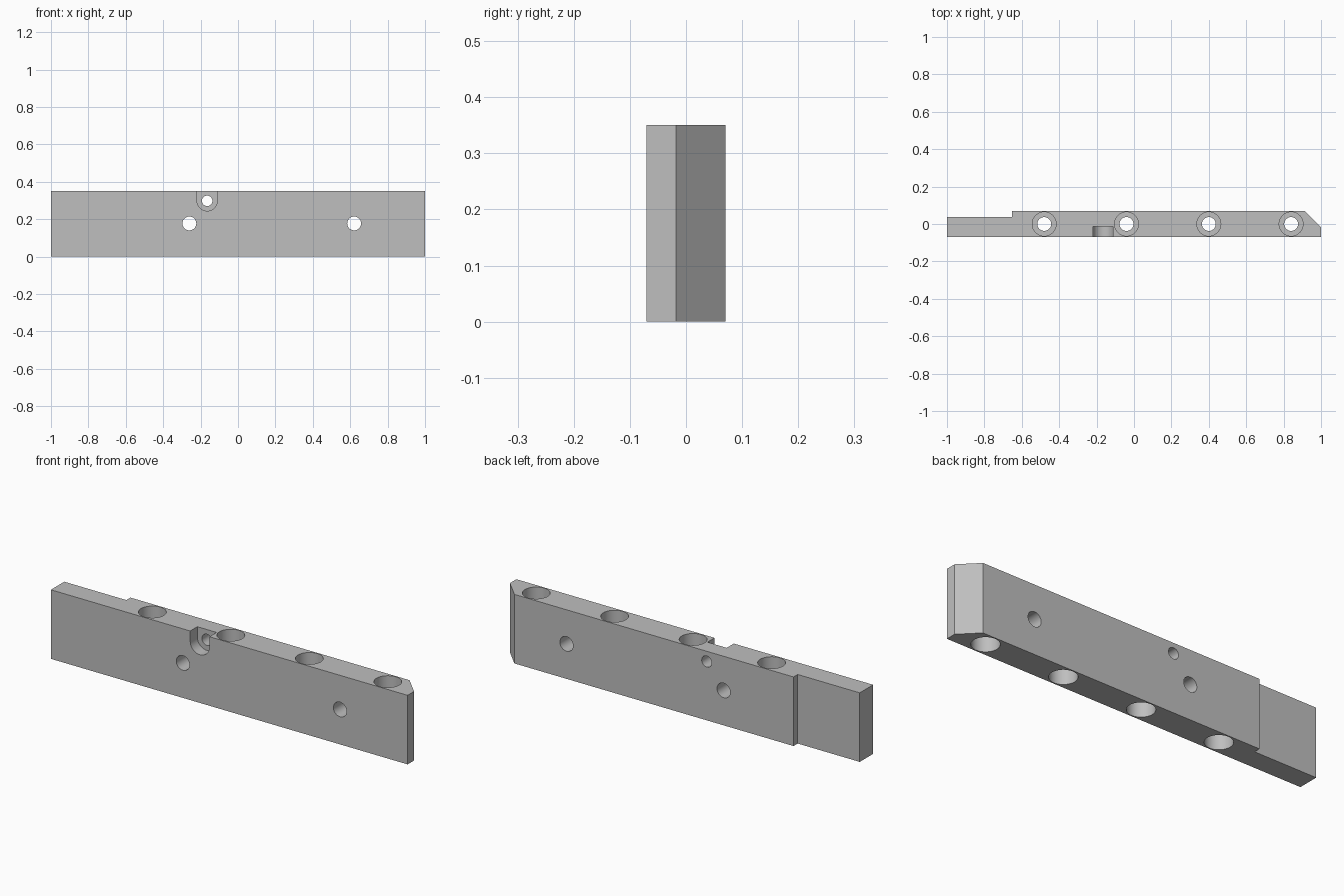
import bpy, bmesh, math
from mathutils import Matrix, Vector

if "Cube" in bpy.data.objects:
    bpy.data.objects.remove(bpy.data.objects["Cube"], do_unlink=True)

HEIGHT = 0.35
FRONT, BACK = -0.07, 0.07

# Plain grey metal
grey = bpy.data.materials.new("grey metal")
grey.use_nodes = True
colour = (0.52, 0.52, 0.52, 1)
grey.diffuse_color = colour
grey.node_tree.nodes["Principled BSDF"].inputs["Base Color"].default_value = colour


def add_object(name, bm):
    bmesh.ops.recalc_face_normals(bm, faces=bm.faces)
    mesh = bpy.data.meshes.new(name)
    bm.to_mesh(mesh)
    bm.free()
    obj = bpy.data.objects.new(name, mesh)
    bpy.context.collection.objects.link(obj)
    return obj


def extrude_profile(name, points, depth):
    """Closed prism from a flat outline."""
    bm = bmesh.new()
    face = bm.faces.new([bm.verts.new(p) for p in points])
    result = bmesh.ops.extrude_face_region(bm, geom=[face])
    verts = [v for v in result["geom"] if isinstance(v, bmesh.types.BMVert)]
    bmesh.ops.translate(bm, verts=verts, vec=depth)
    return add_object(name, bm)


def turned_cutter(name, steps, matrix, sides=48):
    """Closed turned solid from (radius, height) steps along its local z."""
    bm = bmesh.new()
    rings = []
    for radius, z in steps:
        angles = [2 * math.pi * i / sides for i in range(sides)]
        rings.append([bm.verts.new((radius * math.cos(a), radius * math.sin(a), z)) for a in angles])
    for low, high in zip(rings, rings[1:]):
        for i in range(sides):
            j = (i + 1) % sides
            bm.faces.new((low[i], low[j], high[j], high[i]))
    bm.faces.new(rings[0])
    bm.faces.new(rings[-1])
    bm.transform(matrix)
    return add_object(name, bm)


# Bar with a stepped tongue at one end and a chamfer at the other
outline = [(-1, FRONT), (1, FRONT), (1, -0.018), (0.913, BACK), (-0.652, BACK), (-0.652, 0.037), (-1, 0.037)]
bar = extrude_profile("drilled_bar", [(x, y, 0) for x, y in outline], Vector((0, 0, HEIGHT)))
bar.data.materials.append(grey)

cutters = []

# Vertical bolt holes, counterbored at both ends
wide, narrow, bore, over = 0.064, 0.037, 0.1, 0.05
steps = [(wide, -over), (wide, bore), (narrow, bore),
         (narrow, HEIGHT - bore), (wide, HEIGHT - bore), (wide, HEIGHT + over)]
for x in (-0.48, -0.04, 0.40, 0.84):
    cutters.append(turned_cutter("bolt_hole_cutter", steps, Matrix.Translation((x, 0, 0))))

# Cross holes through the thickness
PX, PZ = -0.165, 0.298
turn = Matrix.Rotation(math.pi / 2, 4, "X")
for x, z, r in ((-0.26, 0.177, 0.037), (0.621, 0.177, 0.037), (PX, PZ, 0.028)):
    cutters.append(turned_cutter("cross_hole_cutter", [(r, -0.2), (r, 0.2)],
                                 Matrix.Translation((x, 0, z)) @ turn))

# Round-bottomed pocket open at the front and top
R = 0.054
arc = [math.pi * (1 + i / 24) for i in range(25)]
pocket = [(PX + R * math.cos(a), -0.2, PZ + R * math.sin(a)) for a in arc]
pocket += [(PX + R, -0.2, HEIGHT + over), (PX - R, -0.2, HEIGHT + over)]
cutters.append(extrude_profile("pocket_cutter", pocket, Vector((0, 0.187, 0))))

# Cut everything, then bake the result and drop the cutters
for cutter in cutters:
    cutter.hide_render = True
    mod = bar.modifiers.new("cut", "BOOLEAN")
    mod.operation = "DIFFERENCE"
    mod.solver = "EXACT"
    mod.object = cutter
baked = bpy.data.meshes.new_from_object(bar.evaluated_get(bpy.context.evaluated_depsgraph_get()))
bar.modifiers.clear()
bar.data = baked
baked.materials.clear()
baked.materials.append(grey)
for cutter in cutters:
    bpy.data.objects.remove(cutter, do_unlink=True)

# Smooth bores with crisp edges
bpy.ops.object.select_all(action="DESELECT")
bar.select_set(True)
bpy.context.view_layer.objects.active = bar
bpy.ops.object.shade_smooth_by_angle(angle=math.radians(30))
